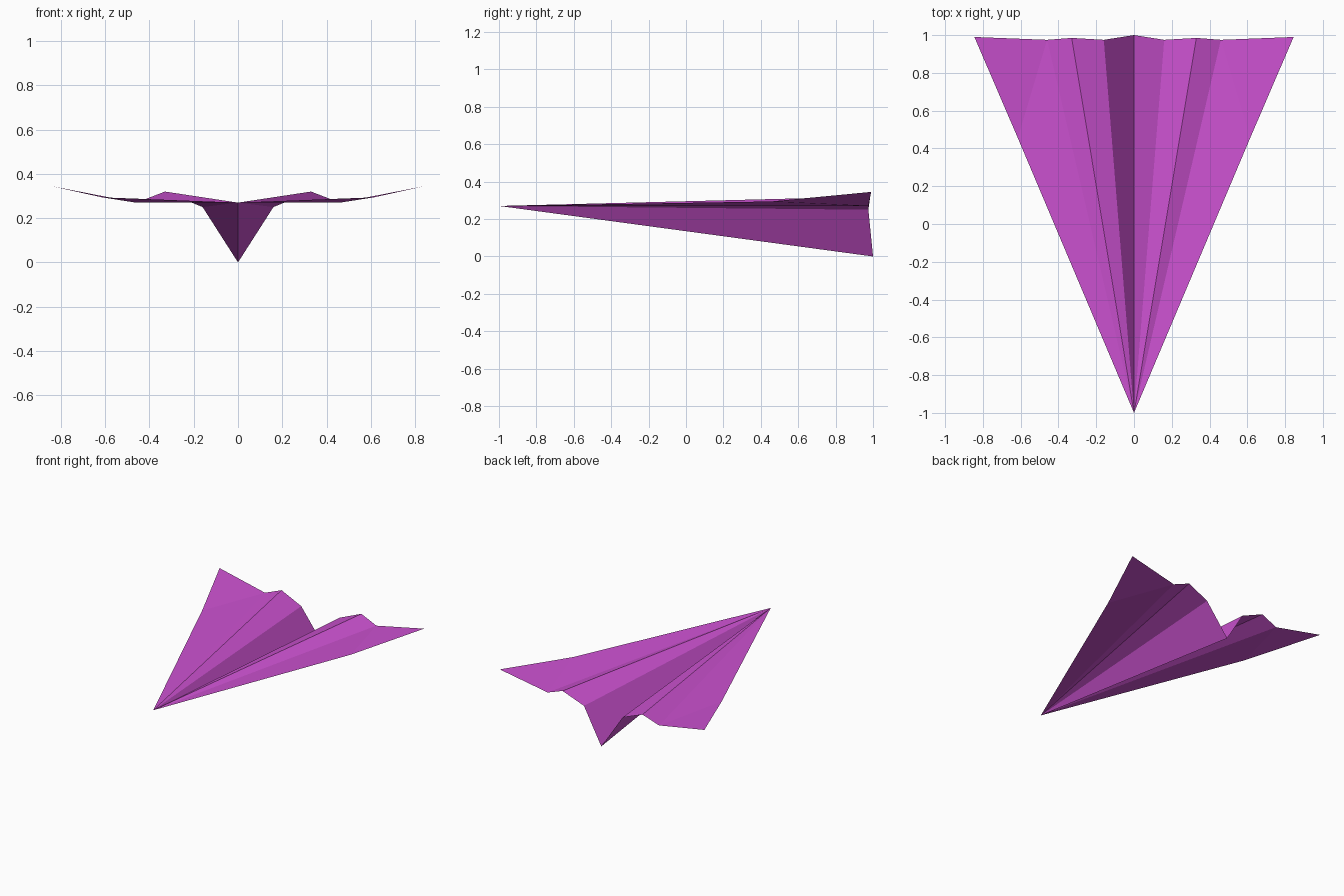
import bpy
import bmesh

# Remove the default cube
cube = bpy.data.objects.get("Cube")
if cube:
    bpy.data.objects.remove(cube, do_unlink=True)

# Paper colour
paper = bpy.data.materials.new("purple_paper")
paper.use_nodes = True
colour = (0.61, 0.084, 0.64, 1.0)
paper.diffuse_color = colour
paper.node_tree.nodes["Principled BSDF"].inputs["Base Color"].default_value = colour

# Corner points of the left half: nose, then the folds along the rear edge
NOSE = (0, -1, 0.27)
KEEL = (0, 1, 0)
BODY_TOP = (0.16, 0.975, 0.25)
WING_RIDGE = (0.33, 0.985, 0.32)
WING_VALLEY = (0.46, 0.975, 0.27)
WING_TIP = (0.845, 0.99, 0.345)
WING_EDGE = (0.615, 0.455, 0.294)

# Folded panels fan out from the nose; the wing tip is bent up
folds = [KEEL, BODY_TOP, WING_RIDGE, WING_VALLEY, WING_EDGE]
panels = [(NOSE, b, a) for a, b in zip(folds, folds[1:])]
panels.append((WING_EDGE, WING_TIP, WING_VALLEY))

# Build both halves as one folded sheet
bm = bmesh.new()
for side in (1, -1):
    for panel in panels:
        corners = panel if side == 1 else panel[::-1]
        bm.faces.new([bm.verts.new((x * side, y, z)) for x, y, z in corners])
bmesh.ops.remove_doubles(bm, verts=bm.verts, dist=0.0001)

mesh = bpy.data.meshes.new("folded_paper_plane")
bm.to_mesh(mesh)
bm.free()
mesh.materials.append(paper)
plane = bpy.data.objects.new("folded_paper_plane", mesh)
bpy.context.collection.objects.link(plane)
